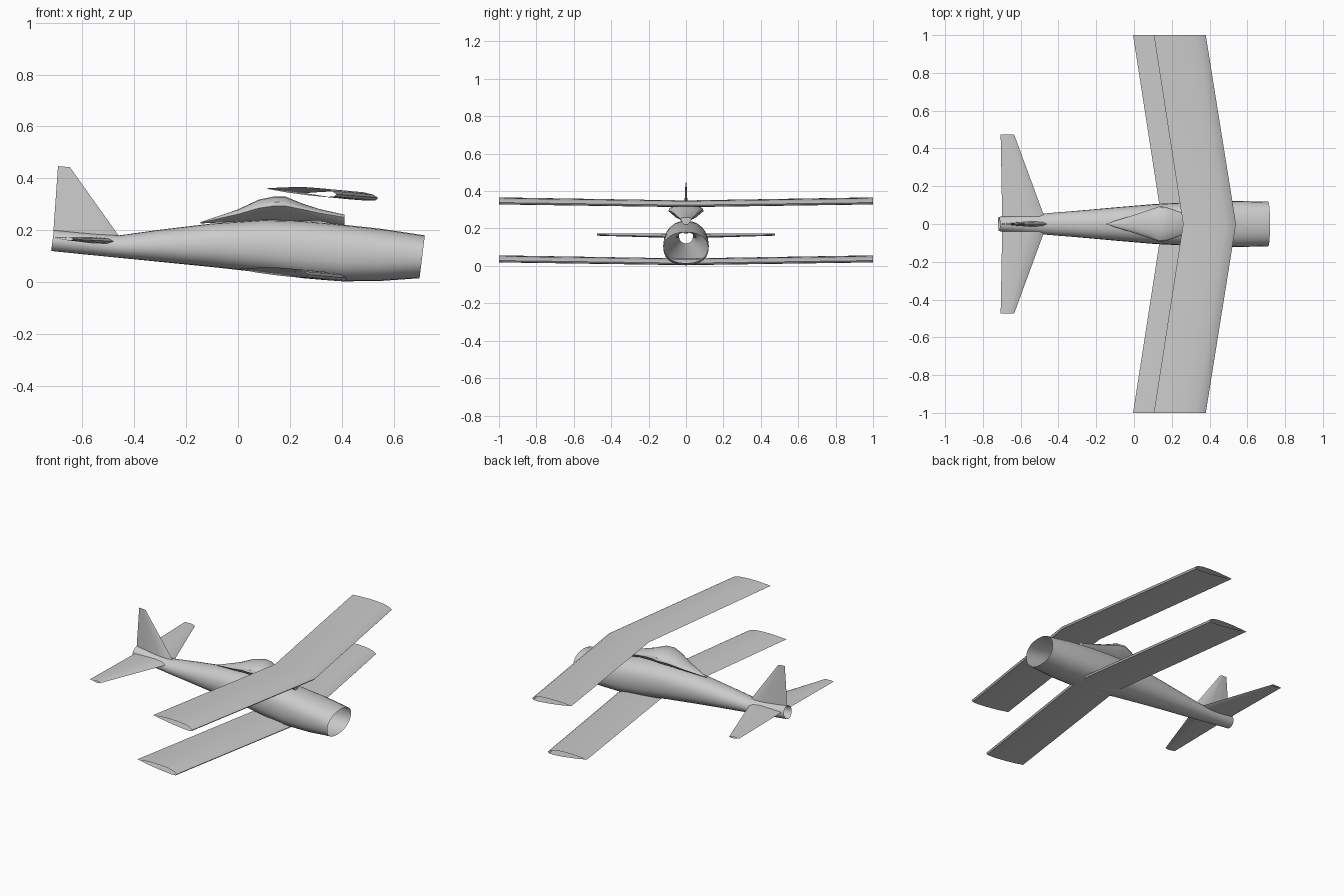
import bpy
import bmesh
import math
from mathutils import Vector

if "Cube" in bpy.data.objects:
    bpy.data.objects.remove(bpy.data.objects["Cube"])

grey = bpy.data.materials.new("light grey")
grey.diffuse_color = (0.6, 0.6, 0.6, 1)
grey.use_nodes = True
grey.node_tree.nodes["Principled BSDF"].inputs["Base Color"].default_value = grey.diffuse_color


def loft(name, rings, cap_start=False, cap_end=False, mirror=False):
    """Skin a row of closed rings that all have the same point count."""
    bm = bmesh.new()
    rows = [[bm.verts.new(p) for p in ring] for ring in rings]
    n = len(rows[0])
    for a, b in zip(rows, rows[1:]):
        for i in range(n):
            j = (i + 1) % n
            bm.faces.new((a[i], a[j], b[j], b[i]))
    if cap_start:
        bm.faces.new(rows[0])
    if cap_end:
        bm.faces.new(rows[-1])
    bmesh.ops.recalc_face_normals(bm, faces=bm.faces)
    mesh = bpy.data.meshes.new(name)
    bm.to_mesh(mesh)
    bm.free()
    mesh.materials.append(grey)
    for f in mesh.polygons:
        f.use_smooth = True
    mesh.set_sharp_from_angle(angle=math.radians(30))
    obj = bpy.data.objects.new(name, mesh)
    bpy.context.collection.objects.link(obj)
    if mirror:
        mod = obj.modifiers.new("mirror", 'MIRROR')
        mod.use_axis = (False, True, False)
    return obj


# Aerofoil: (fraction back from leading edge, height as fraction of thickness)
CAMBERED = [(1, 0), (.8, .3), (.6, .55), (.4, .7), (.2, .72), (.07, .5), (0, .1),
            (.03, -.25), (.15, -.4), (.4, -.4), (.7, -.27)]
SYMMETRIC = [(1, 0), (.7, .28), (.35, .5), (.1, .35), (0, 0),
             (.1, -.35), (.35, -.5), (.7, -.28)]


def section(foil, lead, trail, thick, up):
    lead, trail, up = Vector(lead), Vector(trail), Vector(up)
    return [lead.lerp(trail, f) + up * (h * thick) for f, h in foil]


# Fuselage: open tube, (x, bottom, top, half width, squareness)
STATIONS = [(-.715, .12, .20, .038, 2), (-.60, .108, .19, .046, 2),
            (-.46, .094, .18, .057, 2), (-.30, .078, .202, .07, 2.1),
            (-.10, .058, .226, .088, 2.2), (.10, .036, .24, .105, 2.3),
            (.25, .015, .236, .113, 2.4), (.40, .003, .222, .12, 2.5),
            (.55, .004, .205, .122, 2.4), (.71, .015, .18, .118, 2.2)]


def fuselage_ring(x, low, high, half, power, n=24):
    ring = []
    lean = max(0, abs(x) - .4) * .2
    for i in range(n):
        a = math.tau * i / n
        c, s = math.cos(a), math.sin(a)
        y = math.copysign(abs(c) ** (2 / power), c) * half
        z = math.copysign(abs(s) ** (2 / power), s) * (high - low) / 2
        ring.append((x + z * lean * 2, y, z + (high + low) / 2))
    return ring


loft("fuselage", [fuselage_ring(*s) for s in STATIONS])


# Swept wings with open tips; the lower one is set back
def wing(name, dx, dz):
    rings = []
    for y in (-1, 0, 1):
        t = abs(y)
        lead = (.54 - .16 * t + dx, y, .322 + .014 * t + dz)
        trail = (.26 - .155 * t + dx, y, .343 + .018 * t + dz)
        rings.append(section(CAMBERED, lead, trail, .028, (0, 0, 1)))
    loft(name, rings)


wing("upper_wing", 0, 0)
wing("lower_wing", -.11, -.31)

# Tailplane halves
loft("tailplane", [
    section(SYMMETRIC, (-.475, .04, .157), (-.698, .04, .169), .026, (0, 0, 1)),
    section(SYMMETRIC, (-.635, .475, .165), (-.706, .475, .171), .011, (0, 0, 1)),
], mirror=True)

# Tail fin
loft("tail_fin", [
    section(SYMMETRIC, (-.455, 0, .172), (-.712, 0, .19), .03, (0, 1, 0)),
    section(SYMMETRIC, (-.648, 0, .443), (-.694, 0, .447), .006, (0, 1, 0)),
])

# Canopy: (x, top, widest height, bottom, half width)
CANOPY = [(-.145, .231, .229, .226, .002), (0, .28, .262, .233, .048),
          (.08, .318, .285, .236, .075), (.14, .33, .294, .238, .095),
          (.18, .331, .294, .238, .086), (.25, .302, .28, .236, .062),
          (.32, .28, .265, .233, .047), (.41, .26, .25, .215, .03)]


def canopy_ring(x, top, mid, low, half):
    ring = []
    for i in range(8):
        a = math.pi * i / 8
        ring.append((x, half * math.cos(a), mid + (top - mid) * math.sin(a)))
    ring.append((x, -half, mid))
    ring.append((x, -half * .55, mid + (low - mid) * .65))
    ring.append((x, 0, low))
    ring.append((x, half * .55, mid + (low - mid) * .65))
    return ring


loft("canopy", [canopy_ring(*s) for s in CANOPY], True, True)
